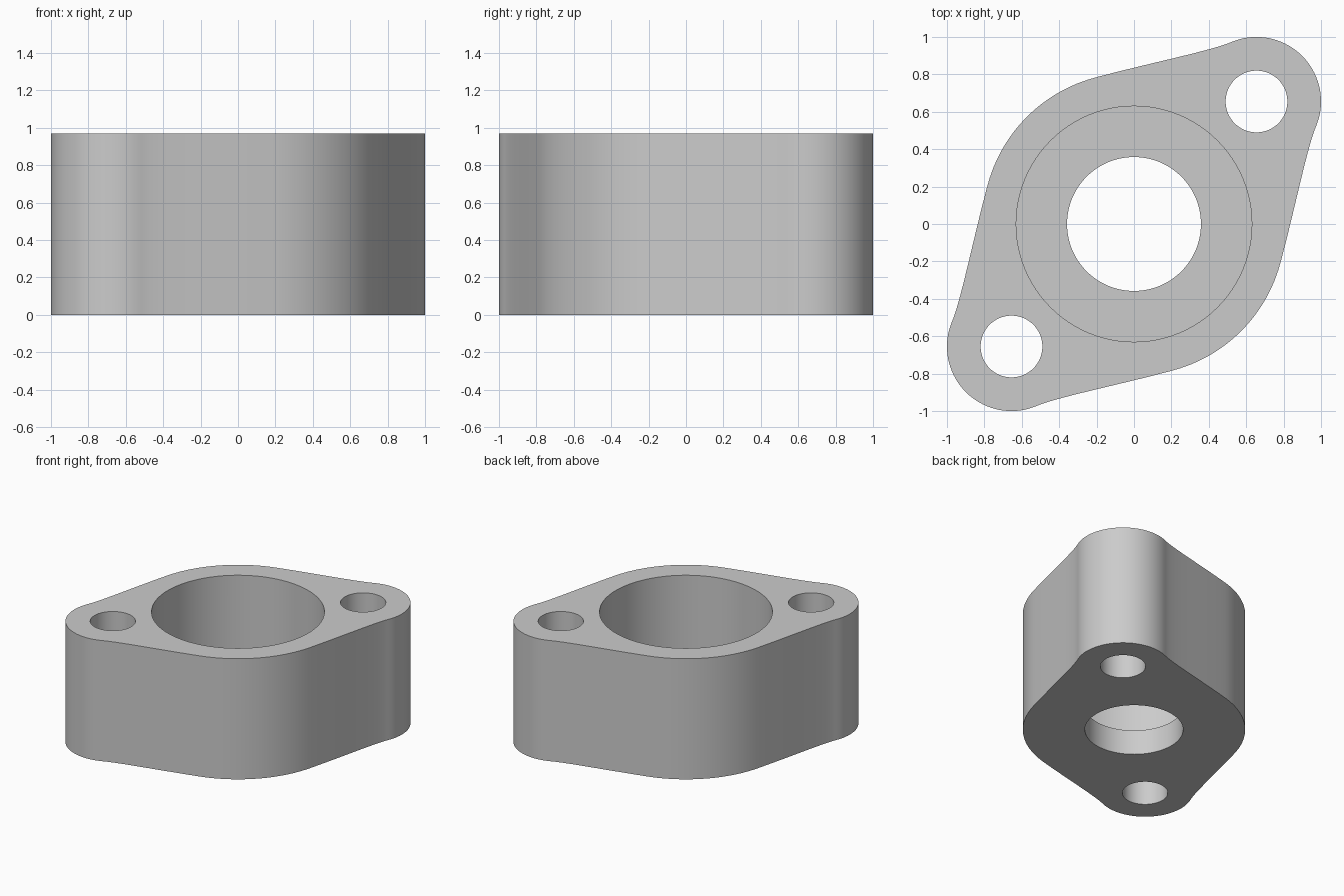
import bpy
import bmesh
import math
from mathutils import Vector, Matrix

HEIGHT = 0.97
FLOOR = 0.2            # thickness left under the counterbore
WAIST = 0.81           # radius of the central barrel
EAR = 0.345            # radius of each bolt ear
EAR_OFFSET = 0.655 * math.sqrt(2)

if "Cube" in bpy.data.objects:
    bpy.data.objects.remove(bpy.data.objects["Cube"])

steel = bpy.data.materials.new("grey_metal")
steel.use_nodes = True
colour = (0.6, 0.6, 0.6, 1)
steel.diffuse_color = colour
steel.node_tree.nodes["Principled BSDF"].inputs["Base Color"].default_value = colour


def polar(radius, degrees, offset=0):
    a = math.radians(degrees)
    return Vector((offset + radius * math.cos(a), radius * math.sin(a)))


def arc(radius, start, end, steps, offset=0):
    return [polar(radius, start + (end - start) * i / steps, offset)
            for i in range(steps + 1)]


def bezier(p0, p1, p2, p3, steps):
    return [p0 * (1 - t) ** 3 + p1 * 3 * t * (1 - t) ** 2
            + p2 * 3 * t * t * (1 - t) + p3 * t ** 3
            for t in (i / steps for i in range(steps + 1))]


def flange_outline():
    """Quarter profile along the ear axis, mirrored twice and turned 45 degrees."""
    ear = arc(EAR, 0, 68, 18, EAR_OFFSET)
    waist = arc(WAIST, 60, 90, 12)
    blend = bezier(ear[-1], ear[-1] + polar(0.12, 158),
                   waist[0] + polar(0.3, -30), waist[0], 24)
    quarter = ear + blend[1:-1] + waist
    half = quarter + [Vector((-p.x, p.y)) for p in reversed(quarter[:-1])]
    loop = half + [-p for p in half[1:-1]]
    turn = Matrix.Rotation(math.radians(45), 2)
    return [turn @ p for p in loop]


def prism(name, outline, bottom, top):
    bm = bmesh.new()
    face = bm.faces.new([bm.verts.new((p.x, p.y, bottom)) for p in outline])
    solid = bmesh.ops.extrude_face_region(bm, geom=[face])
    verts = [g for g in solid["geom"] if isinstance(g, bmesh.types.BMVert)]
    bmesh.ops.translate(bm, verts=verts, vec=(0, 0, top - bottom))
    bmesh.ops.recalc_face_normals(bm, faces=bm.faces)
    mesh = bpy.data.meshes.new(name)
    bm.to_mesh(mesh)
    bm.free()
    mesh.materials.append(steel)
    obj = bpy.data.objects.new(name, mesh)
    bpy.context.collection.objects.link(obj)
    return obj


def drill(body, radius, x, y, bottom):
    """Cut a round hole from above the top down to the given height."""
    circle = [p + Vector((x, y)) for p in arc(radius, 0, 360, 96)[:-1]]
    cutter = prism("hole_cutter", circle, bottom, HEIGHT + 0.1)
    cutter.hide_render = True
    mod = body.modifiers.new("hole", "BOOLEAN")
    mod.operation = "DIFFERENCE"
    mod.solver = "EXACT"
    mod.object = cutter
    bpy.context.view_layer.objects.active = body
    bpy.ops.object.modifier_apply(modifier=mod.name)
    bpy.data.objects.remove(cutter)


# Two-eared flange body
flange = prism("flange_body", flange_outline(), 0, HEIGHT)

# Counterbore, through bore and the two bolt holes
drill(flange, 0.63, 0, 0, FLOOR)
drill(flange, 0.358, 0, 0, -0.1)
for side in (1, -1):
    drill(flange, 0.165, 0.655 * side, 0.655 * side, -0.1)

# Smooth walls with crisp rims
bpy.ops.object.select_all(action="DESELECT")
flange.select_set(True)
bpy.context.view_layer.objects.active = flange
bpy.ops.object.shade_smooth_by_angle(angle=math.radians(30))
